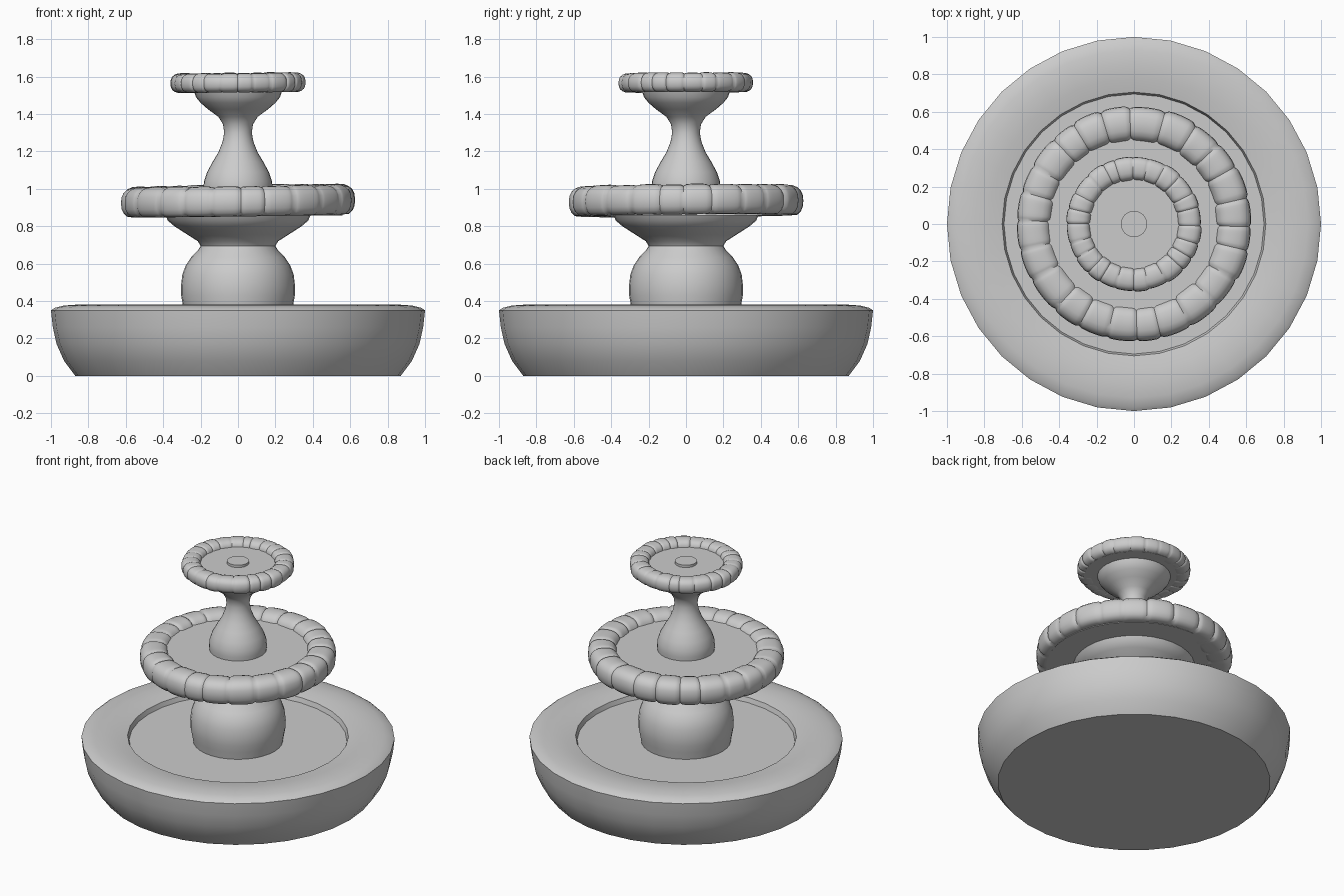
import bpy, bmesh, math, random

if "Cube" in bpy.data.objects:
    bpy.data.objects.remove(bpy.data.objects["Cube"])

random.seed(4)
TAU = math.tau


def finish(bm, name, angle):
    bmesh.ops.remove_doubles(bm, verts=bm.verts, dist=1e-5)
    bmesh.ops.recalc_face_normals(bm, faces=bm.faces)
    mesh = bpy.data.meshes.new(name)
    bm.to_mesh(mesh)
    bm.free()
    ob = bpy.data.objects.new(name, mesh)
    bpy.context.collection.objects.link(ob)
    bpy.ops.object.select_all(action='DESELECT')
    ob.select_set(True)
    bpy.context.view_layer.objects.active = ob
    bpy.ops.object.shade_smooth_by_angle(angle=math.radians(angle))
    return ob


def lathe(name, profile, steps=32):
    """Spin (radius, z) points about z; the ends are closed on the axis."""
    pts = [(0, profile[0][1])] + profile + [(0, profile[-1][1])]
    bm = bmesh.new()
    vs = [bm.verts.new((r, 0, z)) for r, z in pts]
    es = [bm.edges.new(p) for p in zip(vs, vs[1:])]
    bmesh.ops.spin(bm, geom=vs + es, cent=(0, 0, 0), axis=(0, 0, 1),
                   angle=TAU, steps=steps, use_merge=True)
    return finish(bm, name, 35)


def scalloped_ring(name, R, a, b, z, floor, bumps, tilt=0.0):
    """Ring of uneven rounded stones: radius R, half width a, half height b."""
    cuts = [TAU * (i + random.uniform(-0.17, 0.17)) / bumps for i in range(bumps)]
    cuts.append(cuts[0] + TAU)
    n, sides = 10, 20
    bm = bmesh.new()
    rings = []
    for i in range(bumps):
        size, shift = random.uniform(0.97, 1.03), random.uniform(-0.04, 0.04) * a
        for k in range(n):
            t = 2 * k / n - 1
            swell = math.sqrt(max(0, 1 - t ** 4))
            f = 0.89 + (size - 0.89) * swell
            ang = cuts[i] + (cuts[i + 1] - cuts[i]) * k / n
            ring = []
            for j in range(sides):
                c, s = math.cos(TAU * j / sides), math.sin(TAU * j / sides)
                r = R + shift * swell + a * f * math.copysign(abs(c) ** 0.8, c)
                h = max(floor, z + b * f * math.copysign(abs(s) ** 0.8, s))
                x, y = r * math.cos(ang), r * math.sin(ang)
                ring.append(bm.verts.new((x, y, h + tilt * (x + 0.5 * y))))
            rings.append(ring)
    for p, q in zip(rings, rings[1:] + rings[:1]):
        for j in range(sides):
            k = (j + 1) % sides
            bm.faces.new((p[j], q[j], q[k], p[k]))
    return finish(bm, name, 50)


# Ground basin with rounded rim and water floor
lathe("ground_basin", [(0.87, 0), (0.93, 0.08), (0.97, 0.17), (0.99, 0.26),
                       (1.0, 0.35), (0.98, 0.364), (0.93, 0.376), (0.86, 0.381),
                       (0.78, 0.376), (0.705, 0.362), (0.695, 0.33)])

# Lower pedestal
lathe("lower_pedestal", [(0.285, 0.32), (0.295, 0.38), (0.304, 0.43), (0.305, 0.48),
                         (0.298, 0.54), (0.28, 0.59), (0.25, 0.635), (0.215, 0.67),
                         (0.2, 0.695), (0.215, 0.72), (0.27, 0.755), (0.34, 0.8),
                         (0.375, 0.83), (0.393, 0.87)])

# Middle bowl
lathe("middle_bowl_plate", [(0.56, 0.858), (0.5, 0.974)])
scalloped_ring("middle_bowl_rim", 0.535, 0.093, 0.086, 0.932, 0.856, 24, 0.014)

# Upper pedestal
lathe("upper_pedestal", [(0.18, 0.95), (0.185, 1.0), (0.182, 1.04), (0.165, 1.09),
                         (0.135, 1.145), (0.105, 1.195), (0.083, 1.25),
                         (0.074, 1.3), (0.08, 1.345), (0.105, 1.385), (0.16, 1.425),
                         (0.2, 1.46), (0.225, 1.49), (0.236, 1.525)])

# Top bowl and water spout
lathe("top_bowl_plate", [(0.32, 1.517), (0.28, 1.58)])
scalloped_ring("top_bowl_rim", 0.298, 0.063, 0.053, 1.567, 1.516, 24, 0.008)
lathe("water_spout", [(0.07, 1.57), (0.07, 1.597)])
